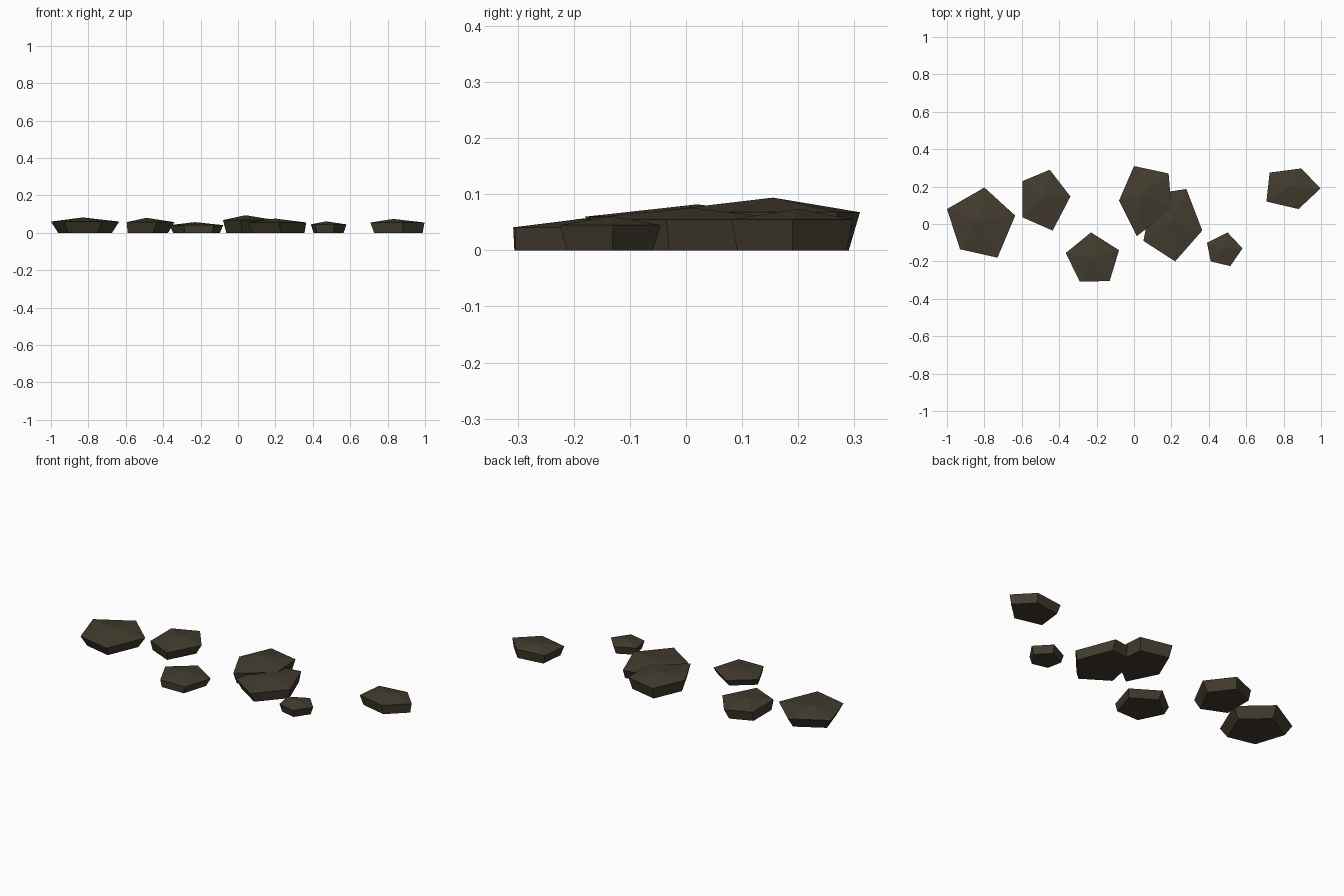
import bpy, bmesh

# One flat colour for all stones
mat = bpy.data.materials.new("dark_brown_stone")
mat.diffuse_color = (0.056, 0.045, 0.028, 1)


def stone(name, rim, rim_z, apex, base_scale, shift=(0, 0)):
    """Five-sided stone: narrower flat base, wider rim, low pointed top."""
    cx = sum(p[0] for p in rim) / len(rim)
    cy = sum(p[1] for p in rim) / len(rim)
    bm = bmesh.new()
    top = [bm.verts.new((x, y, rim_z)) for x, y in rim]
    low = [bm.verts.new((cx + (x - cx) * base_scale + shift[0],
                         cy + (y - cy) * base_scale + shift[1], 0)) for x, y in rim]
    tip = bm.verts.new(apex)
    n = len(rim)
    for i in range(n):
        j = (i + 1) % n
        bm.faces.new((top[i], top[j], tip))
        bm.faces.new((low[i], low[j], top[j], top[i]))
    bm.faces.new(low)
    bmesh.ops.recalc_face_normals(bm, faces=bm.faces)
    mesh = bpy.data.meshes.new(name)
    bm.to_mesh(mesh)
    bm.free()
    mesh.materials.append(mat)
    bpy.context.collection.objects.link(bpy.data.objects.new(name, mesh))


# Stones from left to right
stone("left_stone", [(-0.80, 0.195), (-0.635, 0.045), (-0.73, -0.18),
                     (-0.93, -0.135), (-1.0, 0.08)], 0.06, (-0.83, 0.02, 0.082), 0.79)
stone("back_left_stone", [(-0.45, 0.29), (-0.34, 0.147), (-0.435, -0.035),
                          (-0.595, 0.035), (-0.595, 0.23)], 0.057, (-0.49, 0.14, 0.08), 0.85, (-0.012, 0))
stone("front_stone", [(-0.23, -0.045), (-0.08, -0.14), (-0.13, -0.305),
                      (-0.29, -0.308), (-0.365, -0.155)], 0.041, (-0.23, -0.18, 0.057), 0.88, (0, -0.012))
stone("large_stone", [(0.0, 0.31), (0.185, 0.27), (0.2, 0.08),
                      (0.015, -0.065), (-0.08, 0.125)], 0.068, (0.04, 0.155, 0.094), 0.88)
stone("overlapping_stone", [(0.28, 0.187), (0.365, -0.035), (0.22, -0.2),
                            (0.05, -0.09), (0.10, 0.16)], 0.055, (0.20, 0.01, 0.076), 0.88, (0.01, 0))
stone("small_stone", [(0.50, -0.045), (0.58, -0.13), (0.515, -0.225),
                      (0.41, -0.2), (0.39, -0.1)], 0.045, (0.47, -0.13, 0.061), 0.85)
stone("right_stone", [(0.895, 0.297), (0.997, 0.19), (0.88, 0.08),
                      (0.708, 0.12), (0.725, 0.275)], 0.055, (0.83, 0.20, 0.074), 0.9, (0.006, 0))
